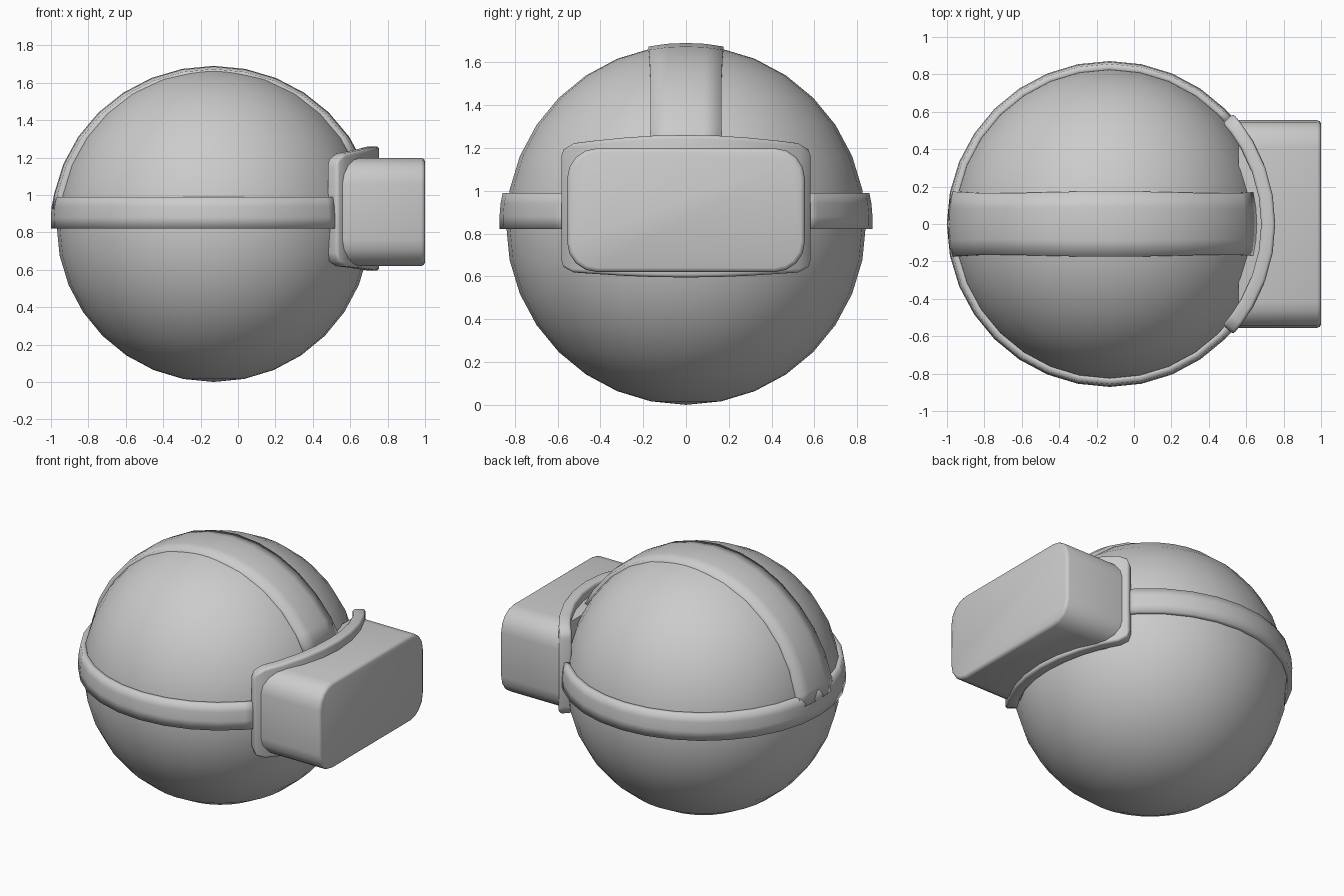
import bpy, bmesh, math

if "Cube" in bpy.data.objects:
    bpy.data.objects.remove(bpy.data.objects["Cube"])

CX, CZ = -0.13, 0.84          # centre of the ball

grey = bpy.data.materials.new("light_grey")
grey.diffuse_color = (0.6, 0.6, 0.6, 1)
grey.use_nodes = True
grey.node_tree.nodes["Principled BSDF"].inputs["Base Color"].default_value = grey.diffuse_color


def finish(name, bm, angle=None):
    bmesh.ops.recalc_face_normals(bm, faces=bm.faces[:])
    me = bpy.data.meshes.new(name)
    bm.to_mesh(me)
    bm.free()
    me.materials.append(grey)
    ob = bpy.data.objects.new(name, me)
    bpy.context.collection.objects.link(ob)
    bpy.ops.object.select_all(action='DESELECT')
    ob.select_set(True)
    bpy.context.view_layer.objects.active = ob
    if angle is None:
        bpy.ops.object.shade_smooth()
    else:
        bpy.ops.object.shade_smooth_by_angle(angle=math.radians(angle))
    return ob


def loft(sections):
    """Closed sections joined into a capped solid."""
    bm = bmesh.new()
    rings = [[bm.verts.new(p) for p in s] for s in sections]
    n = len(rings[0])
    for a, b in zip(rings, rings[1:]):
        for i in range(n):
            j = (i + 1) % n
            bm.faces.new((a[i], a[j], b[j], b[i]))
    bm.faces.new(rings[0])
    bm.faces.new(rings[-1][::-1])
    return bm


# round head
bm = bmesh.new()
bmesh.ops.create_uvsphere(bm, u_segments=32, v_segments=16, radius=0.84)
bmesh.ops.translate(bm, verts=bm.verts[:], vec=(CX, 0, CZ))
finish("head_ball", bm)

# horizontal strap round the back, ends hidden in the face pad
STEP = 11.25
angles = [40] + [STEP * i for i in range(4, 29)] + [320]
profile = [(0.815, 0.82), (0.87, 0.82), (0.871, 0.88), (0.866, 0.94),
           (0.856, 0.99), (0.815, 0.99)]
finish("side_strap", loft(
    [[(CX + r * math.cos(math.radians(a)), r * math.sin(math.radians(a)), z)
      for r, z in profile] for a in angles]))

# strap over the top, from the face pad to the back of the side strap
angles = [23] + [STEP * i for i in range(3, 16)] + [174]
profile = [(0.80, -0.17), (0.853, -0.17), (0.866, -0.085), (0.87, 0),
           (0.866, 0.085), (0.853, 0.17), (0.80, 0.17)]
sections = []
for a in angles:
    c, s = math.cos(math.radians(a)), math.sin(math.radians(a))
    w = 1 + 0.03 * math.cos(math.radians(4 * (a - 90)))   # slight waist
    sections.append([(CX + r * c, y * w, CZ + 0.977 * r * s) for r, y in profile])
finish("top_strap", loft(sections))

# curved face pad: (angle, bottom, top) for one half, mirrored
half = [(41.8, 0.69, 1.15), (40.6, 0.64, 1.195), (37, 0.618, 1.222),
        (30, 0.612, 1.233), (20, 0.603, 1.247), (10, 0.597, 1.257)]
cols = half + [(0, 0.595, 1.26)] + [(-a, b, t) for a, b, t in reversed(half)]
sections = []
for a, b, t in cols:
    c, s = math.cos(math.radians(a)), math.sin(math.radians(a))
    sections.append([(CX + r * c, r * s, z) for r, z in
                     ((0.81, b), (0.885, b), (0.885, t), (0.81, t))])
pad = finish("face_pad", loft(sections))
bev = pad.modifiers.new("soft_edges", 'BEVEL')
bev.width = 0.025
bev.segments = 3
bev.limit_method = 'ANGLE'
bev.angle_limit = math.radians(50)

# visor box with rounded corners and a softened front edge
bm = bmesh.new()
bmesh.ops.create_cube(bm, size=1)
for v in bm.verts:
    v.co = (0.78 + v.co.x * 0.44, v.co.y * 1.11, 0.909 + v.co.z * 0.578)
long_edges = [e for e in bm.edges
              if abs(e.verts[0].co.x - e.verts[1].co.x) > 0.1]
bmesh.ops.bevel(bm, geom=long_edges, offset=0.14, segments=4, profile=0.5,
                affect='EDGES')
front = [e for e in bm.edges if all(v.co.x > 0.99 for v in e.verts)]
bmesh.ops.bevel(bm, geom=front, offset=0.02, segments=2, profile=0.5,
                affect='EDGES')
finish("visor_box", bm, 50)
